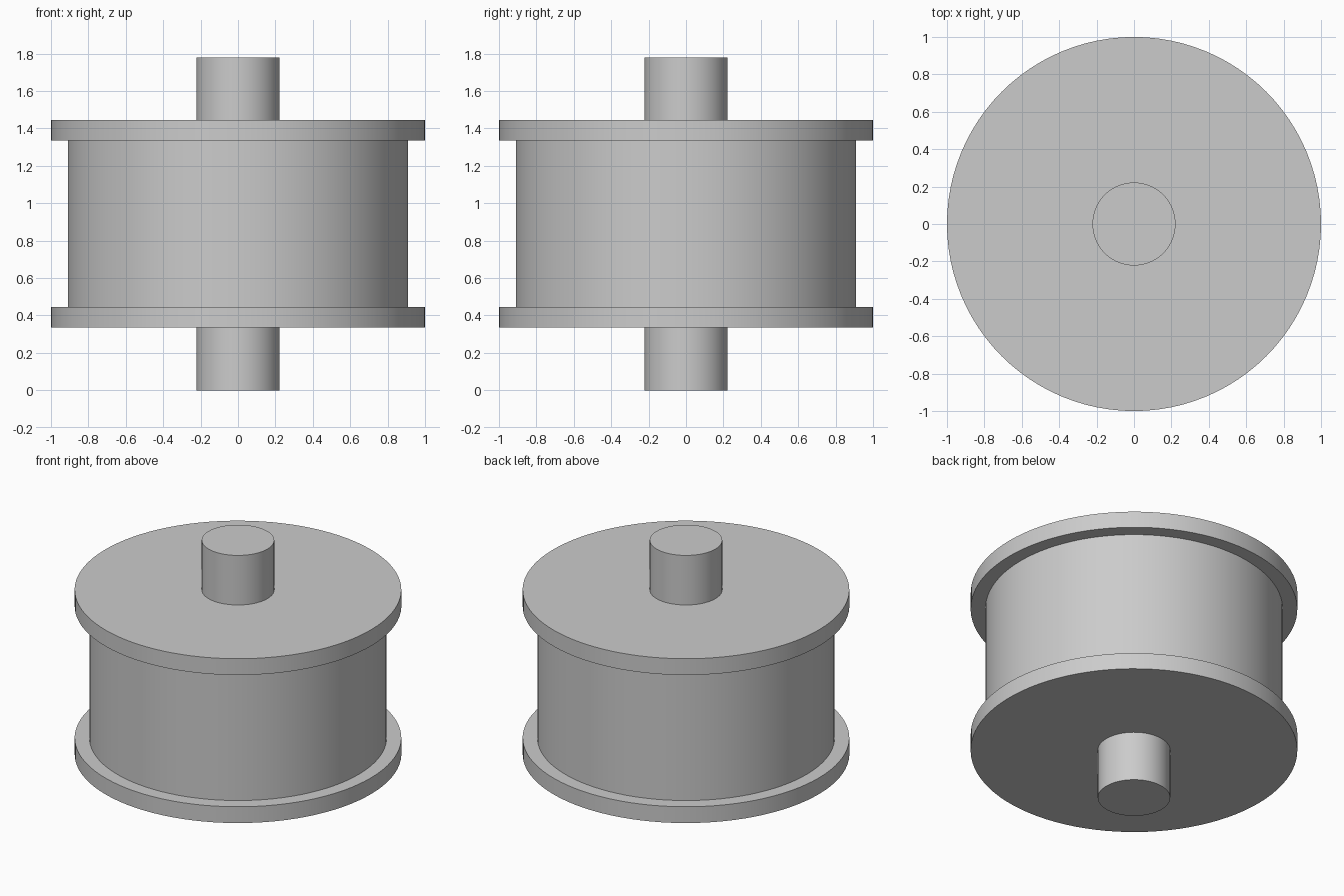
import bpy
import math

cube = bpy.data.objects.get("Cube")
if cube:
    bpy.data.objects.remove(cube, do_unlink=True)

# Plain grey finish shared by every part
grey = bpy.data.materials.new("plain_grey")
grey.use_nodes = True
colour = (0.6, 0.6, 0.6, 1)
grey.diffuse_color = colour
grey.node_tree.nodes["Principled BSDF"].inputs["Base Color"].default_value = colour


def disc(name, radius, bottom, top):
    """Upright cylinder between two heights."""
    bpy.ops.mesh.primitive_cylinder_add(
        vertices=96, radius=radius, depth=top - bottom,
        location=(0, 0, (bottom + top) / 2))
    part = bpy.context.object
    part.name = name
    part.data.materials.append(grey)
    bpy.ops.object.shade_smooth_by_angle(angle=math.radians(30))
    return part


HEIGHT = 1.78
SHAFT_RADIUS = 0.222
FLANGE_LOW, FLANGE_HIGH = 0.335, 0.445

# Drum between the two flanges
disc("drum", 0.91, FLANGE_HIGH, HEIGHT - FLANGE_HIGH)

# Lower flange and shaft end, and their counterparts above
disc("lower_flange", 1.0, FLANGE_LOW, FLANGE_HIGH)
disc("upper_flange", 1.0, HEIGHT - FLANGE_HIGH, HEIGHT - FLANGE_LOW)
disc("lower_shaft", SHAFT_RADIUS, 0, FLANGE_LOW)
disc("upper_shaft", SHAFT_RADIUS, HEIGHT - FLANGE_LOW, HEIGHT)
